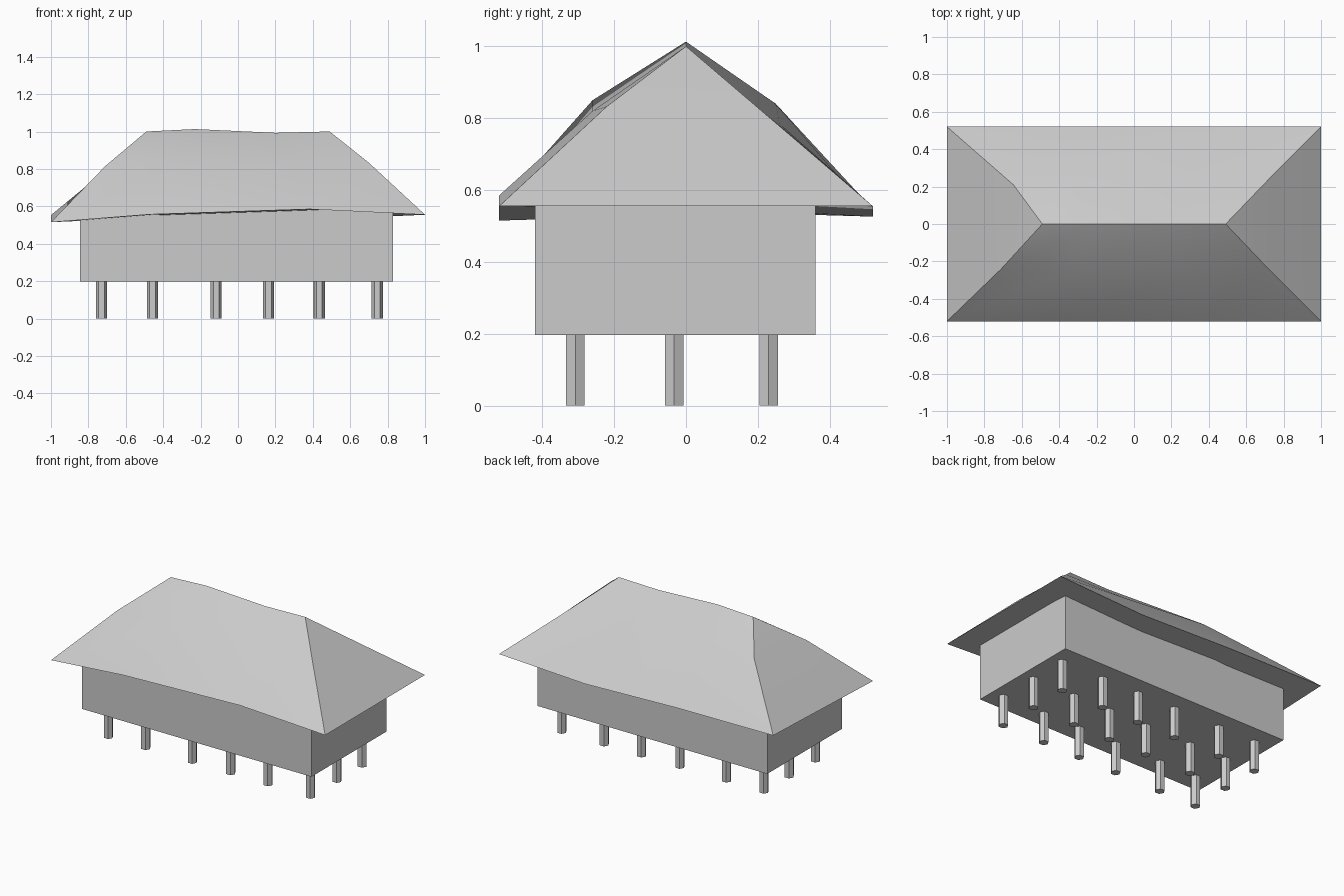
import bpy, bmesh, math

if "Cube" in bpy.data.objects:
    bpy.data.objects.remove(bpy.data.objects["Cube"])


def make_object(name, verts, faces):
    mesh = bpy.data.meshes.new(name)
    mesh.from_pydata(verts, [], faces)
    bm = bmesh.new()
    bm.from_mesh(mesh)
    bmesh.ops.recalc_face_normals(bm, faces=bm.faces)
    bm.to_mesh(mesh)
    bm.free()
    obj = bpy.data.objects.new(name, mesh)
    bpy.context.collection.objects.link(obj)
    return obj


def prism(name, outline, z0, z1):
    n = len(outline)
    verts = [(x, y, z) for z in (z0, z1) for x, y in outline]
    faces = [list(range(n)), list(range(n, 2 * n))]
    faces += [(i, (i + 1) % n, n + (i + 1) % n, n + i) for i in range(n)]
    return make_object(name, verts, faces)


# Hip roof: rows across the width from front eave to back eave, gently uneven
rows = [
    [(-1, -.52, .515), (-.47, -.52, .557), (.38, -.52, .585), (1, -.52, .555)],
    [(-.71, -.24, .815), (-.33, -.26, .85), (.30, -.26, .82), (.70, -.22, .833)],
    [(-.49, 0, 1.0), (-.23, 0, 1.013), (.20, 0, .993), (.49, 0, 1.0)],
    [(-.645, .21, .845), (-.33, .25, .84), (.30, .26, .785), (.74, .26, .778)],
    [(-1, .52, .553), (-.30, .52, .547), (.37, .52, .526), (1, .52, .555)],
]
verts = [p for row in rows for p in row]
faces = [(r * 4 + c, r * 4 + c + 1, r * 4 + c + 5, r * 4 + c + 4)
         for r in range(4) for c in range(3)]
# hip ends
for c in (0, 3):
    faces += [(c, 4 + c, 12 + c, 16 + c), (4 + c, 8 + c, 12 + c)]
# underside of the eaves
faces += [(c, c + 1, 17 + c, 16 + c) for c in range(3)]
roof = make_object("roof", verts, faces)
bpy.context.view_layer.objects.active = roof
roof.select_set(True)
bpy.ops.object.shade_smooth_by_angle(angle=math.radians(25))
roof.select_set(False)

# House body, its top tucked inside the roof
prism("walls", [(-.845, -.42), (.83, -.42), (.83, .36), (-.845, .36)], .197, .585)

# Hexagonal stilts
for i, x in enumerate((-.73, -.457, -.117, .163, .435, .745)):
    for j, y in enumerate((-.308, -.033, .23)):
        ring = [(x + .03 * math.cos(k * math.pi / 3),
                 y + .03 * math.sin(k * math.pi / 3)) for k in range(6)]
        prism(f"stilt_{i}_{j}", ring, 0, .2)
